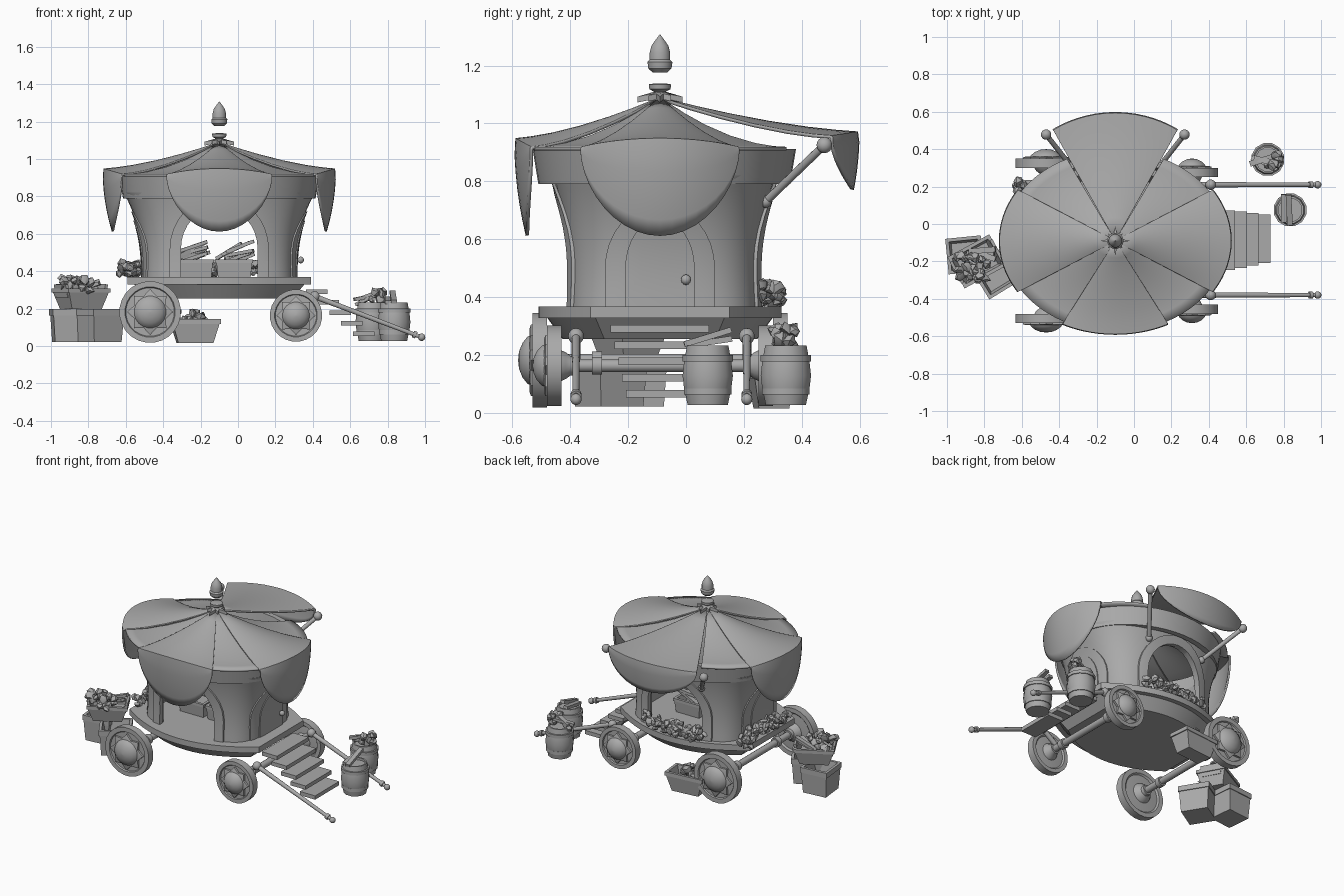
import bpy, bmesh, math, random
from mathutils import Vector, Matrix, Euler

if "Cube" in bpy.data.objects:
    bpy.data.objects.remove(bpy.data.objects["Cube"])

random.seed(4)
CX, CY = -0.10, -0.09
mat = bpy.data.materials.new("plain_grey")
mat.diffuse_color = (0.4, 0.4, 0.4, 1)
mat.use_nodes = True
mat.node_tree.nodes["Principled BSDF"].inputs["Base Color"].default_value = mat.diffuse_color


def finish(name, bm):
    bmesh.ops.recalc_face_normals(bm, faces=bm.faces)
    me = bpy.data.meshes.new(name)
    bm.to_mesh(me)
    bm.free()
    me.materials.append(mat)
    ob = bpy.data.objects.new(name, me)
    bpy.context.collection.objects.link(ob)
    return ob


def loft(name, rings, closed=True, cap=True, wrap=False):
    bm = bmesh.new()
    rows = [[bm.verts.new(p) for p in r] for r in rings]
    n = len(rows[0])
    for i in range(len(rows) if wrap else len(rows) - 1):
        a, b = rows[i], rows[(i + 1) % len(rows)]
        for j in range(n if closed else n - 1):
            k = (j + 1) % n
            bm.faces.new((a[j], a[k], b[k], b[j]))
    if cap and not wrap:
        bm.faces.new(rows[0][::-1])
        bm.faces.new(rows[-1])
    return finish(name, bm)


def lathe(name, prof, n, at, axis=(0, 0, 1), wrap=False):
    q = Vector(axis).to_track_quat('Z', 'Y')
    ang = [math.tau * (j + 0.5) / n for j in range(n)]
    return loft(name, [[Vector(at) + q @ Vector((max(r, .0005) * math.cos(a), max(r, .0005) * math.sin(a), h))
                        for a in ang] for r, h in prof], wrap=wrap)


def rod(name, a, b, r, r2=None, n=12):
    d = Vector(b) - Vector(a)
    return lathe(name, [(r, 0), (r2 or r, d.length)], n, a, d)


def ball(name, at, r, n=12):
    return lathe(name, [(r * math.sin(math.pi * i / 8), -r * math.cos(math.pi * i / 8)) for i in range(9)], n, at)


def box(name, at, size, rot=(0, 0, 0)):
    bm = bmesh.new()
    m = Matrix.Translation(at) @ Euler(rot).to_matrix().to_4x4() @ Matrix.Diagonal((*size, 1))
    bmesh.ops.create_cube(bm, size=1, matrix=m)
    return finish(name, bm)


def cut(ob, cutter, op):
    m = ob.modifiers.new("cut", 'BOOLEAN')
    m.operation, m.object, m.solver = op, cutter, 'EXACT'
    bpy.context.view_layer.objects.active = ob
    bpy.ops.object.modifier_apply(modifier=m.name)
    bpy.data.objects.remove(cutter)


# wagon deck and tapered underside: straight ends, bowed sides
def deck_ring(s, z):
    ts = [-1 + i / 8 for i in range(17)]
    side = [(0.49 * t, 0.42 - 0.18 * t * t) for t in ts]
    return [(CX + s * x, CY - s * y, z) for x, y in side] + [(CX + s * x, CY + s * y, z) for x, y in side[::-1]]

loft("deck", [deck_ring(1, .328), deck_ring(1, .368)])
loft("deck_underside", [deck_ring(.8, .255), deck_ring(.93, .33)])


# flared walls, squarer at the foot, with arched openings, trims and doors
def wall(name, out, thick):
    def ring(z, d):
        f = (z - .365) / .455
        t = f ** 2.4
        a, b, e = .405 + .107 * t + d, .335 + .05 * t + d, .55 + .27 * f
        pts = []
        for j in range(64):
            c, s = math.cos(math.tau * j / 64), math.sin(math.tau * j / 64)
            pts.append((CX + a * math.copysign(abs(c) ** e, c), -.075 + b * math.copysign(abs(s) ** e, s), z))
        return pts
    zs = [.365 + .455 * i / 10 for i in range(11)]
    return loft(name, [ring(z, out) for z in zs] + [ring(z, out - thick) for z in zs[::-1]], wrap=True)


def arch(w, top, spring, along_x=False):
    pts = [(-w, .3), (w, .3)] + [(w * math.cos(math.pi * i / 16), spring + (top - spring) * math.sin(math.pi * i / 16))
                                 for i in range(17)]
    if along_x:
        return loft("cutter", [[(x, CY + u, z) for u, z in pts] for x in (-1, 1)])
    return loft("cutter", [[(CX + u, y, z) for u, z in pts] for y in (-1, 1)])

walls = wall("walls", 0, .035)
cut(walls, arch(.21, .75, .52), 'DIFFERENCE')
trim = wall("arch_trim", .010, .03)
cut(trim, arch(.265, .80, .52), 'INTERSECT')
cut(trim, arch(.205, .745, .52), 'DIFFERENCE')
for nm, w, top, out in (("door_frame", .19, .72, .007), ("door", .12, .67, .013)):
    d = wall(nm, out, .03)
    cut(d, arch(w, top, .5, True), 'INTERSECT')
ball("door_knob", (.335, 0, .46), .018)


# band beneath the canopy
def oval(a, b, z, n=48):
    return [(CX + a * math.cos(math.tau * j / n), -.075 + b * math.sin(math.tau * j / n), z) for j in range(n)]

loft("roof_band", [oval(.515, .435, .79), oval(.535, .455, .912), oval(.50, .42, .912), oval(.48, .40, .79)], wrap=True)


# canopy panels: sloping roof wedge plus hanging flap
def panel(name, mid, half, a, b, rim_z, flap, dip=.03, curve=1.5):
    cols = []
    for j in range(21):
        u = math.sin(math.pi * (j / 20 - .5))
        th = math.radians(mid + half * u)
        rz = rim_z - dip * u * u
        col = []
        for s in (.03, .18, .35, .55, .75, .9, 1):
            sag = (1 - s) ** curve
            col.append((s, rz + (1.085 - rz) * sag))
        if flap:
            depth = flap * max(0, 1 - u * u) ** .62 + .012
            for k in range(1, 7):
                dz = depth * k / 6
                col.append((1.005 - .07 * (dz / .31) ** 2, rz - dz))
        cols.append([(CX + a * s * math.cos(th), CY + b * s * math.sin(th), z) for s, z in col])
    ob = loft(name, cols, closed=False, cap=False)
    m = ob.modifiers.new("cloth", 'SOLIDIFY')
    m.thickness, m.offset = .012, 0
    return ob

panel("canopy_front", 270, 27, .615, .495, .945, .32)
panel("canopy_right", 0, 33, .615, .495, .945, .32)
panel("canopy_left", 180, 33, .615, .495, .945, .32)
panel("canopy_awning", 90, 30, .66, .68, .968, .185, .015)
for mid in (48, 132, 228, 312):
    panel("canopy_corner", mid, 16.5, .60, .485, .913, 0, 0, 1.85)

# awning props
for s in (-1, 1):
    foot, tip = (CX + s * .21, .275, .73), (CX + s * .37, .478, .925)
    rod("awning_prop", foot, tip, .014)
    ball("prop_tip", tip, .028)
    ball("prop_foot", foot, .022)

# roof crown and acorn finial
star = [(.078 if j % 4 == 0 else .055 if j % 2 == 0 else .03, math.tau * j / 16) for j in range(16)]
loft("crown_leaves", [[(CX + r * k * math.cos(a), CY + r * k * math.sin(a), z - r * .2) for r, a in star]
                      for k, z in ((1, 1.088), (1, 1.108), (.4, 1.118))])
lathe("crown_cap", [(.02, 1.09), (.022, 1.11), (.038, 1.118), (.04, 1.135), (.02, 1.138)], 12, (CX, CY, 0))
lathe("acorn_cup", [(.026, 1.176), (.041, 1.19), (.044, 1.212), (.036, 1.22)], 16, (CX, CY, 0))
lathe("acorn_nut", [(.036, 1.215), (.036, 1.245), (.030, 1.268), (.018, 1.285), (0, 1.308)], 16, (CX, CY, 0))

# wheels with domed hubs and eight-pointed stars, plus axles
for x, z, r, y in ((-.47, .182, .165, .39), (.31, .163, .14, .34)):
    k = r / .165
    for s in (-1, 1):
        at = (x, CY + s * y, z)
        lathe("wheel", [(.06, .005), (.125 * k, .01), (.135 * k, 0), (r, 0), (r, .05), (.135 * k, .05), (.13 * k, .042),
                        (.05, .042)], 24, at, (0, s, 0))
        pts = [((.123 if j % 2 == 0 else .092) * k, math.tau * j / 16) for j in range(16)]
        loft("wheel_star", [[(x + q * c * math.cos(a), CY + s * (y + h), z + q * c * math.sin(a)) for c, a in pts]
                            for q, h in ((1, .038), (1, .056), (.9, .06))])
        lathe("hub_dome", [(.088 * k, .055), (.082 * k, .068), (.06 * k, .085), (.03 * k, .097), (0, .10)], 20, at, (0, s, 0))
        lathe("inner_hub", [(.07 * k, .012), (.055 * k, -.015), (.035, -.03), (.032, -.05)], 16, at, (0, s, 0))
        lathe("axle_collar", [(.032, 0), (.032, .035)], 12, (x, CY + s * .2, z), (0, s, 0))
    rod("axle", (x, CY - y, z), (x, CY + y, z), .022)

# pulling shafts
for y in (-.38, .21):
    a, b = Vector((.41, y, .265)), Vector((.982, y, .047))
    rod("shaft", a, b, .015, .011)
    ball("shaft_joint", a, .028)
    ball("shaft_tip", b, .02)
    rod("shaft_collar", a.lerp(b, .92), a.lerp(b, .95), .019)
    rod("shaft_arm", (.31, y, .19), a, .016)

# entrance steps
for i in range(5):
    box("step", (.42 + .063 * i, CY + .003 * i, .29 - .056 * i), (.115, .34 - .02 * i, .026))


# rosette flowers, loose planks, barrels and crates
def flowers(name, spots, size):
    bm = bmesh.new()
    for p in spots:
        m = Matrix.Translation(p) @ Euler([random.uniform(0, 6) for _ in range(3)]).to_matrix().to_4x4()
        g = bmesh.ops.create_icosphere(bm, subdivisions=1, radius=size * random.uniform(.8, 1.2), matrix=m)
        c = Vector(p)
        for v in g['verts']:
            v.co = c + (v.co - c) * random.uniform(.6, 1.3)
    return finish(name, bm)


def heap(c, ex, ey, ez, n):
    return [(c[0] + random.uniform(-ex, ex), c[1] + random.uniform(-ey, ey), c[2] + random.uniform(0, ez)) for _ in range(n)]


def planks(at, n, length, spread):
    for i in range(n):
        box("loose_plank", (at[0] + random.uniform(-spread, spread), at[1] + random.uniform(-spread, spread), at[2] + .012 * i),
            (length, .03, .018), (0, random.uniform(-.6, -.15), random.uniform(-.5, .5)))


def crate(name, at, w, d, h, rot, flare=.8):
    m = Matrix.Translation(at) @ Matrix.Rotation(rot, 4, 'Z')
    def ring(k, z, t=0):
        return [m @ Vector((sx * (w * k / 2 - t), sy * (d * k / 2 - t), z)) for sx, sy in ((-1, -1), (1, -1), (1, 1), (-1, 1))]
    loft(name, [ring(flare, 0), ring(1, h * .8), ring(1.06, h * .8), ring(1.06, h), ring(1.06, h, .018), ring(.9, h * .55, .015)])


def barrel(at):
    prof = [(.072, 0), (.085, .06), (.09, .10), (.085, .145), (.074, .205), (.064, .205), (.064, .19)]
    lathe("barrel", prof, 12, at)
    for z, r in ((.035, .083), (.15, .088)):
        lathe("barrel_hoop", [(r - .01, z), (r + .002, z), (r + .002, z + .022), (r - .01, z + .022)], 12, at, wrap=True)

barrel((.715, .345, .028))
barrel((.835, .075, .028))
box("barrel_board", (.83, .075, .262), (.03, .17, .02), (.3, 0, .05))
box("barrel_board", (.80, .085, .245), (.03, .15, .02), (.15, 0, 0))
planks((.70, .345, .25), 3, .14, .015)
flowers("barrel_flowers", heap((.74, .345, .235), .04, .04, .06, 10), .025)

crate("big_crate", (-.905, -.165, .022), .18, .18, .175, .1, .9)
crate("big_crate", (-.74, -.265, .022), .19, .19, .175, .55, .9)
crate("top_basket", (-.84, -.20, .197), .24, .18, .11, .5, .75)
for s in (-1, 1):
    c, n = math.cos(.5), math.sin(.5)
    box("basket_end", (-.84 + s * .115 * c, -.20 + s * .115 * n, .295), (.016, .13, .07), (0, s * .2, .5))
flowers("basket_flowers", heap((-.87, -.23, .29), .08, .07, .075, 26), .025)
planks((-.81, -.15, .30), 3, .15, .03)
crate("low_basket", (-.23, .295, .015), .25, .14, .13, .1, .75)
flowers("low_flowers", heap((-.255, .295, .12), .07, .04, .06, 20), .025)

# goods on the floor inside
for x in (-.23, -.02):
    crate("floor_crate", (x, -.08, .368), .19, .2, .095, 0, .92)
    planks((x, -.08, .46), 7, .16, .035)

# flower rows along the back opening and the left wall
flowers("back_flowers", heap((CX, .285, .385), .23, .045, .055, 75), .024)
flowers("left_flowers", heap((-.555, -.08, .385), .04, .22, .05, 60), .024)
flowers("corner_flowers", heap((-.60, .20, .385), .04, .03, .06, 12), .024)

# smooth shading with sharp edges kept
bpy.ops.object.select_all(action='SELECT')
bpy.context.view_layer.objects.active = walls
bpy.ops.object.shade_smooth_by_angle(angle=math.radians(35))
